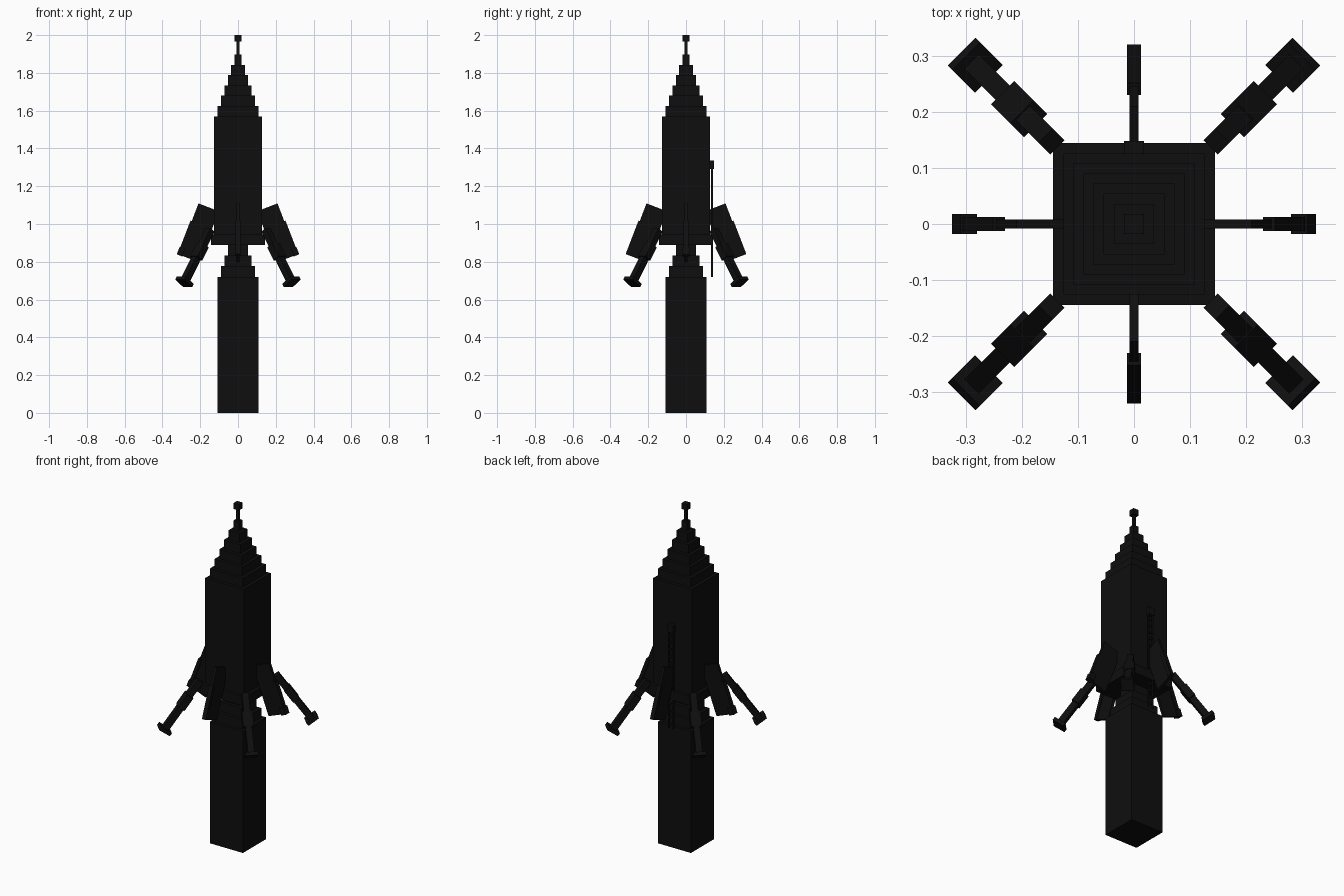
import bpy, bmesh
from math import radians
from mathutils import Matrix, Vector

cube = bpy.data.objects.get("Cube")
if cube:
    bpy.data.objects.remove(cube, do_unlink=True)

black = bpy.data.materials.new("near black")
black.use_nodes = True
COLOR = (0.0045, 0.0045, 0.0045, 1)
black.diffuse_color = COLOR
black.node_tree.nodes["Principled BSDF"].inputs["Base Color"].default_value = COLOR


def build(name, boxes, frame=Matrix()):
    """One object from boxes given as (low corner, high corner) in a frame."""
    bm = bmesh.new()
    for low, high in boxes:
        low, high = Vector(low), Vector(high)
        place = Matrix.Translation((low + high) / 2) @ Matrix.Diagonal((*(high - low), 1))
        bmesh.ops.create_cube(bm, size=1, matrix=frame @ place)
    mesh = bpy.data.meshes.new(name)
    bm.to_mesh(mesh)
    bm.free()
    mesh.materials.append(black)
    obj = bpy.data.objects.new(name, mesh)
    bpy.context.collection.objects.link(obj)
    return obj


def block(half, bottom, top):
    """Centred square block."""
    return (-half, -half, bottom), (half, half, top)


def tilted(angle, radius, height, tilt):
    """Frame at a radius around the hull: x outward, z up the leaning part."""
    return (Matrix.Rotation(radians(angle), 4, "Z")
            @ Matrix.Translation((radius, 0, height))
            @ Matrix.Rotation(radians(-tilt), 4, "Y"))


# Square hull with a flared base
build("hull", [block(0.126, 0.89, 1.57)])
build("base_skirt", [block(0.144, 0.89, 0.945)])

# Stepped nose and antenna
STEP = 0.0545
build("stepped_nose", [block(0.108 - 0.018 * i, 1.57 + STEP * i, 1.57 + STEP * (i + 1))
                       for i in range(6)])
build("antenna_rod", [block(0.008, 1.89, 1.97)])
build("antenna_tip", [block(0.018, 1.966, 2.0)])

# Exhaust column, narrowing in steps towards the hull
build("exhaust_column", [block(0.108, 0, 0.72)])
build("exhaust_steps", [block(0.09 - 0.019 * i, 0.72 + 0.057 * i, 0.777 + 0.057 * i)
                        for i in range(3)])

# Fins on the four sides, each with a thicker outer edge
for side, angle in (("left", 0), ("back", 90), ("right", 180), ("front", 270)):
    frame = tilted(angle, 0.209, 1.109, 21)
    build(side + "_fin", [((-0.115, -0.008, -0.29), (0, 0.008, 0))], frame)
    build(side + "_fin_edge", [((-0.016, -0.0125, -0.29), (0.007, 0.0125, -0.1))], frame)
    if side in ("left", "right"):
        build(side + "_fin_cap", [((-0.02, -0.018, -0.293), (0.011, 0.018, -0.25))], frame)

# Landing legs on the four corners
for i, corner in enumerate(("back_left", "back_right", "front_right", "front_left")):
    frame = tilted(45 + 90 * i, 0.4, 0.695, 35)
    build(corner + "_leg", [((-0.018, -0.018, 0), (0.018, 0.018, 0.335))], frame)
    build(corner + "_leg_sleeve", [((-0.021, -0.029, 0.15), (0.021, 0.029, 0.235))], frame)
    build(corner + "_foot", [((-0.035, -0.035, -0.01), (0.035, 0.035, 0.01))], frame)

# Ladder hanging down the back
rails = [((x - 0.003, 0.133, 0.72), (x + 0.003, 0.143, 1.33)) for x in (-0.015, 0.015)]
rungs = [((-0.015, 0.135, 0.74 + 0.04 * i), (0.015, 0.142, 0.75 + 0.04 * i))
         for i in range(15)]
build("ladder", rails + rungs)
build("ladder_hook", [((-0.018, 0.12, 1.29), (0.018, 0.148, 1.335))])
